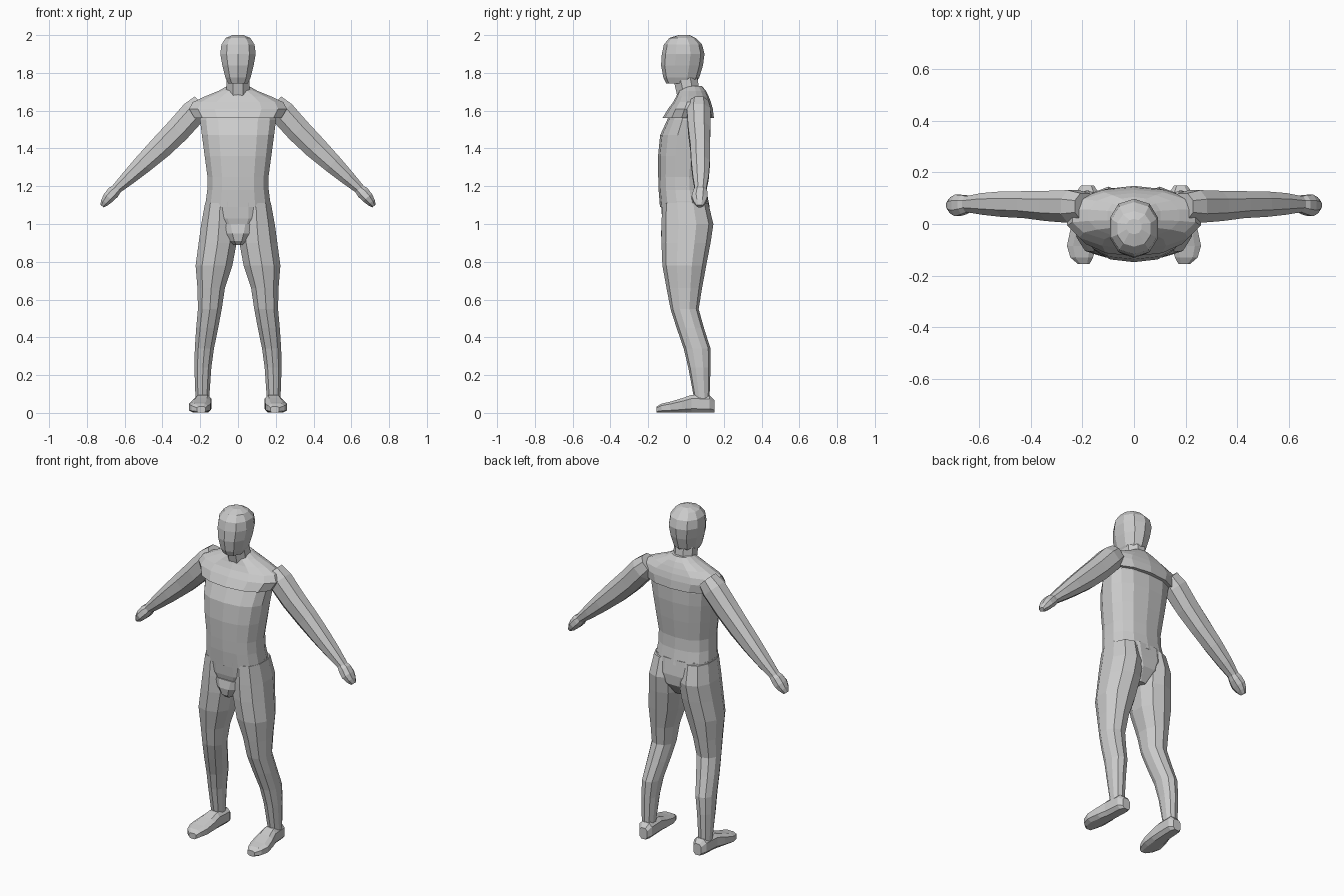
import bpy, bmesh, math
from mathutils import Vector

grey = bpy.data.materials.new("light grey")
grey.diffuse_color = (0.6, 0.6, 0.6, 1)


def loft(name, rings, sides, power=2.0):
    """Skin a capped tube through rings of (centre, half axis u, half axis v)."""
    bm = bmesh.new()
    loops = []
    for c, u, v in rings:
        loop = []
        for i in range(sides):
            a = 2 * math.pi * (i + 0.5) / sides
            ca, sa = math.cos(a), math.sin(a)
            p = math.copysign(abs(ca) ** (2 / power), ca)
            q = math.copysign(abs(sa) ** (2 / power), sa)
            loop.append(bm.verts.new(Vector(c) + Vector(u) * p + Vector(v) * q))
        loops.append(loop)
    for a, b in zip(loops, loops[1:]):
        for i in range(sides):
            j = (i + 1) % sides
            bm.faces.new((a[i], a[j], b[j], b[i]))
    bm.faces.new(loops[0])
    bm.faces.new(loops[-1])
    bmesh.ops.recalc_face_normals(bm, faces=bm.faces)
    mesh = bpy.data.meshes.new(name)
    bm.to_mesh(mesh)
    bm.free()
    mesh.materials.append(grey)
    obj = bpy.data.objects.new(name, mesh)
    bpy.context.collection.objects.link(obj)
    return obj


def stack(name, rows, sides, power=2.0):
    """Horizontal rings from rows of (z, x centre, x radius, front y, back y)."""
    return loft(name, [((x, (f + b) / 2, z), (r, 0, 0), (0, (b - f) / 2, 0))
                       for z, x, r, f, b in rows], sides, power)


def limb(name, rows, sides, power=2.0):
    """Rings square to a path; rows of (x, y, z, y radius, thickness radius)."""
    pts = [Vector(r[:3]) for r in rows]
    rings = []
    for i, r in enumerate(rows):
        d = (pts[min(i + 1, len(pts) - 1)] - pts[max(i - 1, 0)]).normalized()
        side = Vector((0, 1, 0))
        rings.append((pts[i], side * r[3], d.cross(side).normalized() * r[4]))
    return loft(name, rings, sides, power)


def mirrored(obj):
    """Mirror a left side part to the right side."""
    m = obj.modifiers.new("mirror", 'MIRROR')
    m.use_axis[0] = True
    m.use_mirror_merge = False


# head and neck
stack("head", [(1.745, 0, 0.055, -0.105, 0.05), (1.775, 0, 0.07, -0.12, 0.07),
               (1.84, 0, 0.087, -0.132, 0.09), (1.90, 0, 0.098, -0.128, 0.098),
               (1.95, 0, 0.092, -0.117, 0.085), (1.985, 0, 0.068, -0.088, 0.05),
               (2.0, 0, 0.03, -0.04, 0.02)], 10, 2.2)
stack("neck", [(1.62, 0, 0.085, -0.04, 0.10), (1.68, 0, 0.068, -0.052, 0.08),
               (1.78, 0, 0.066, -0.075, 0.065)], 8)

# shoulder yoke, overhanging the trunk
stack("shoulders", [(1.56, 0, 0.235, -0.125, 0.148), (1.61, 0, 0.265, -0.095, 0.142),
                    (1.645, 0, 0.245, -0.068, 0.132), (1.675, 0, 0.18, -0.052, 0.12),
                    (1.705, 0, 0.105, -0.04, 0.105), (1.73, 0, 0.06, -0.02, 0.085)], 14, 2.2)

# trunk and pelvis
stack("trunk", [(1.59, 0, 0.20, -0.085, 0.12), (1.55, 0, 0.205, -0.10, 0.128),
                (1.47, 0, 0.195, -0.137, 0.128), (1.36, 0, 0.18, -0.148, 0.118),
                (1.25, 0, 0.165, -0.147, 0.105), (1.18, 0, 0.166, -0.145, 0.108),
                (1.09, 0, 0.178, -0.138, 0.125)], 14, 2.5)
stack("pelvis", [(1.12, 0, 0.176, -0.138, 0.122), (1.03, 0, 0.17, -0.13, 0.135),
                 (0.97, 0, 0.12, -0.115, 0.13), (0.90, 0, 0.045, -0.08, 0.08)], 12, 2.4)
stack("front_pouch", [(1.0, 0, 0.09, -0.128, -0.05), (0.95, 0, 0.07, -0.137, -0.04),
                      (0.91, 0, 0.045, -0.13, -0.03), (0.89, 0, 0.025, -0.11, -0.04)], 8, 2.3)

# legs
mirrored(stack("leg", [(1.11, 0.095, 0.083, -0.125, 0.118), (1.0, 0.10, 0.099, -0.13, 0.145),
                       (0.90, 0.108, 0.105, -0.13, 0.13), (0.78, 0.127, 0.102, -0.125, 0.107),
                       (0.66, 0.142, 0.076, -0.103, 0.085), (0.55, 0.149, 0.066, -0.082, 0.067),
                       (0.45, 0.163, 0.061, -0.05, 0.095), (0.34, 0.178, 0.053, -0.012, 0.13),
                       (0.24, 0.186, 0.047, 0.012, 0.13), (0.06, 0.189, 0.037, 0.046, 0.124)],
               10, 2.2))

# feet, heel to toe: y, x centre, half width, top height
mirrored(loft("foot", [((x, y, h / 2), (w, 0, 0), (0, 0, h / 2)) for y, x, w, h in [
    (0.15, 0.18, 0.026, 0.07), (0.125, 0.182, 0.044, 0.095), (0.03, 0.187, 0.047, 0.098),
    (-0.02, 0.194, 0.055, 0.08), (-0.085, 0.203, 0.060, 0.06),
    (-0.13, 0.203, 0.046, 0.05), (-0.155, 0.195, 0.024, 0.035)]], 8, 3.2))

# arms and hands
mirrored(limb("arm", [(0.19, 0.068, 1.635, 0.055, 0.06), (0.235, 0.068, 1.59, 0.068, 0.072),
                      (0.32, 0.07, 1.495, 0.063, 0.071), (0.41, 0.075, 1.405, 0.056, 0.066),
                      (0.50, 0.077, 1.32, 0.053, 0.055), (0.58, 0.078, 1.245, 0.045, 0.042),
                      (0.65, 0.077, 1.18, 0.032, 0.028)], 8, 2.2))
mirrored(limb("hand", [(0.63, 0.077, 1.195, 0.028, 0.024), (0.66, 0.075, 1.168, 0.04, 0.036),
                       (0.685, 0.072, 1.14, 0.045, 0.033), (0.705, 0.072, 1.115, 0.034, 0.025),
                       (0.72, 0.073, 1.095, 0.018, 0.012)], 8, 2.2))
